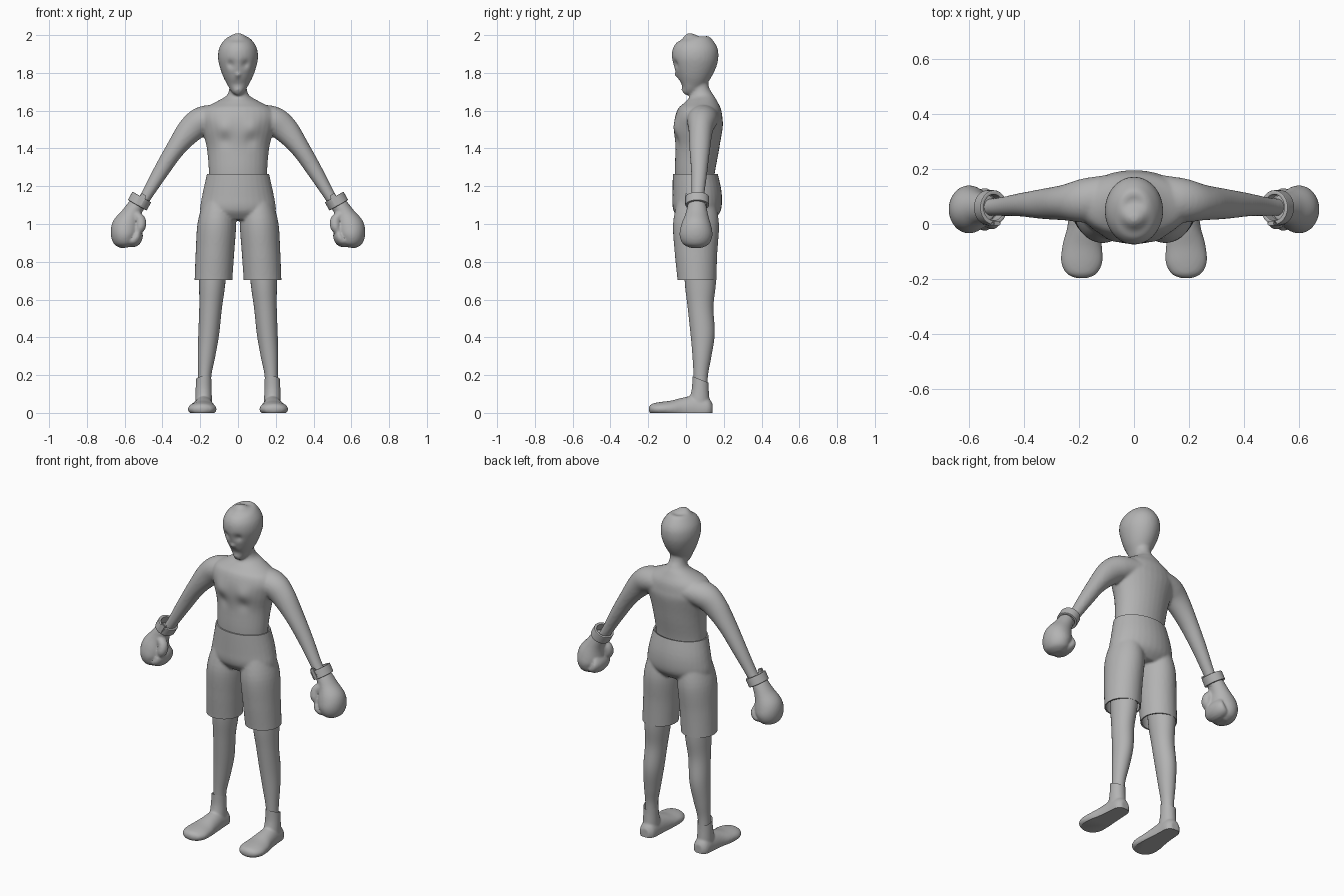
import bpy, bmesh, math
from mathutils import Vector

if "Cube" in bpy.data.objects:
    bpy.data.objects.remove(bpy.data.objects["Cube"], do_unlink=True)

grey = bpy.data.materials.new("plain_grey")
grey.use_nodes = True
grey.diffuse_color = (0.45, 0.45, 0.45, 1)
grey.node_tree.nodes["Principled BSDF"].inputs["Base Color"].default_value = (0.45, 0.45, 0.45, 1)

Y = Vector((0, 1, 0))
Z = Vector((0, 0, 1))
SEGMENTS = 32


def spline(rings, steps=5):
    """Catmull-Rom interpolation of ring tuples."""
    pts = [rings[0]] + list(rings) + [rings[-1]]
    out = []
    for i in range(len(rings) - 1):
        p = [Vector(q) for q in pts[i:i + 4]]
        for k in range(steps):
            t = k / steps
            out.append((p[1] * 2 + (p[2] - p[0]) * t
                        + (p[0] * 2 - p[1] * 5 + p[2] * 4 - p[3]) * t * t
                        + (p[1] * 3 - p[0] - p[2] * 3 + p[3]) * t ** 3) * 0.5)
    return out + [Vector(rings[-1])]


def loft(bm, rings, side=1, up=Y, caps=True):
    """Skin ellipses (x, y, z, half width, half depth) along a path."""
    rows = spline(rings)
    centres = [Vector(r[:3]) for r in rows]
    loops = []
    for i, row in enumerate(rows):
        tangent = (centres[min(i + 1, len(rows) - 1)] - centres[max(i - 1, 0)]).normalized()
        across = up.cross(tangent).normalized()
        depth = tangent.cross(across)
        loop = []
        for k in range(SEGMENTS):
            a = 2 * math.pi * k / SEGMENTS
            p = centres[i] + across * row[3] * math.cos(a) + depth * row[4] * math.sin(a)
            loop.append(bm.verts.new((p.x * side, p.y, p.z)))
        loops.append(loop)
    faces = []
    for a, b in zip(loops, loops[1:]):
        for k in range(SEGMENTS):
            n = (k + 1) % SEGMENTS
            faces.append(bm.faces.new((a[k], a[n], b[n], b[k])))
    if caps:
        faces += [bm.faces.new(loops[0]), bm.faces.new(loops[-1])]
    bmesh.ops.recalc_face_normals(bm, faces=faces)


def upright(rows, x=0):
    """Rows of (z, half width, front y, back y) to loft rings."""
    return [(x, (f + b) / 2, z, w, (b - f) / 2) for z, w, f, b in rows]


def add_object(name, bm):
    mesh = bpy.data.meshes.new(name)
    bm.to_mesh(mesh)
    bm.free()
    obj = bpy.data.objects.new(name, mesh)
    bpy.context.collection.objects.link(obj)
    return obj


def bake(obj):
    bpy.context.view_layer.update()
    graph = bpy.context.evaluated_depsgraph_get()
    mesh = bpy.data.meshes.new_from_object(obj.evaluated_get(graph))
    obj.modifiers.clear()
    obj.data = mesh


def blend(obj, voxel=0.008, rounds=5):
    """Fuse overlapping lofts into one soft skin."""
    mod = obj.modifiers.new("fuse", "REMESH")
    mod.mode = "VOXEL"
    mod.voxel_size = voxel
    mod = obj.modifiers.new("soften", "SMOOTH")
    mod.factor = 0.5
    mod.iterations = rounds
    bake(obj)


def cut(obj, point, normal, fill=False):
    """Remove everything on the normal's side of a plane."""
    bm = bmesh.new()
    bm.from_mesh(obj.data)
    res = bmesh.ops.bisect_plane(bm, geom=bm.verts[:] + bm.edges[:] + bm.faces[:],
                                 plane_co=point, plane_no=normal, clear_outer=True)
    if fill:
        edges = [e for e in res["geom_cut"] if isinstance(e, bmesh.types.BMEdge)]
        bmesh.ops.edgeloop_fill(bm, edges=edges)
    bm.to_mesh(obj.data)
    bm.free()


def finish(obj):
    obj.data.materials.clear()
    obj.data.materials.append(grey)
    bpy.ops.object.select_all(action="DESELECT")
    obj.select_set(True)
    bpy.context.view_layer.objects.active = obj
    bpy.ops.object.shade_smooth_by_angle(angle=math.radians(40))


# Body: torso, neck, head and arms in one skin
bm = bmesh.new()
loft(bm, upright([(1.14, .15, -.05, .145), (1.27, .154, -.06, .152), (1.4, .165, -.056, .175),
                  (1.5, .19, -.064, .192), (1.56, .205, -.056, .197), (1.61, .18, -.03, .19),
                  (1.65, .11, 0, .165), (1.68, .06, .018, .143), (1.72, .046, .03, .122),
                  (1.78, .045, .035, .115)]))
loft(bm, upright([(1.698, .016, -.032, 0), (1.715, .04, -.037, .05), (1.74, .056, -.046, .09),
                  (1.78, .078, -.056, .125), (1.83, .096, -.068, .155), (1.88, .106, -.075, .171),
                  (1.93, .1, -.07, .167), (1.97, .076, -.045, .14), (1.993, .045, -.01, .1),
                  (2.003, .015, .03, .065)]))
for s in (1, -1):
    loft(bm, [(.08, .1, 1.565, .065, .08), (.18, .085, 1.55, .075, .08), (.25, .078, 1.5, .07, .065),
              (.33, .073, 1.4, .051, .055), (.41, .07, 1.275, .041, .043),
              (.485, .063, 1.15, .031, .034), (.55, .06, 1.05, .029, .03)], s)
body = add_object("body", bm)
blend(body)

# Soft face and chest forms: (x, y, z, radius, push along y)
forms = [(0, -.06, 1.785, .014, -.02), (0, -.05, 1.752, .014, .007)]
for s in (1, -1):
    forms += [(s * .04, -.06, 1.845, .022, .012), (s * .08, -.06, 1.51, .045, -.011),
              (s * .07, -.06, 1.44, .035, .009)]
for v in body.data.vertices:
    start = v.co.copy()
    for x, y, z, radius, push in forms:
        v.co.y += push * math.exp(-((start - Vector((x, y, z))).length / radius) ** 2)
finish(body)

# Shorts with open waist and hems
bm = bmesh.new()
loft(bm, upright([(1.36, .15, -.06, .15), (1.27, .164, -.07, .166), (1.15, .19, -.072, .19),
                  (1.07, .2, -.068, .182), (1.02, .17, -.03, .14)]))
for s in (1, -1):
    loft(bm, [(.1, .055, 1.12, .08, .1), (.112, .053, 1, .102, .122), (.122, .053, .85, .102, .113),
              (.13, .058, .7, .1, .103), (.133, .058, .6, .1, .1)], s)
shorts = add_object("shorts", bm)
blend(shorts, rounds=4)
cut(shorts, (0, 0, 1.265), (0, 0, 1))
cut(shorts, (0, 0, .703), (0, 0, -1))
mod = shorts.modifiers.new("cloth", "SOLIDIFY")
mod.thickness = 0.008
mod.offset = -1
bake(shorts)
finish(shorts)

for s, label in ((1, "left"), (-1, "right")):
    # Leg
    bm = bmesh.new()
    loft(bm, [(.128, .075, .9, .075, .085), (.136, .076, .7, .07, .083), (.145, .077, .56, .06, .068),
              (.155, .088, .42, .055, .064), (.167, .084, .3, .046, .05),
              (.176, .078, .2, .035, .038), (.178, .078, .1, .034, .036)], s)
    finish(add_object(label + "_leg", bm))

    # Shoe: foot and ankle shaft, flat sole, collar higher in front
    bm = bmesh.new()
    loft(bm, [(.18, .14, .02, .025, .03), (.181, .115, .02, .047, .06), (.182, .05, .02, .052, .072),
              (.184, -.02, .02, .06, .06), (.188, -.08, .02, .072, .045), (.19, -.14, .02, .075, .037),
              (.19, -.18, .02, .055, .028), (.19, -.197, .02, .02, .012)], s, up=Z)
    loft(bm, [(.182, .065, .03, .046, .062), (.182, .072, .08, .044, .052),
              (.182, .076, .14, .042, .044), (.18, .077, .24, .041, .044)], s)
    shoe = add_object(label + "_shoe", bm)
    blend(shoe, 0.006)
    cut(shoe, (0, .08, .175), (0, .4, 1))
    cut(shoe, (0, 0, 0), (0, 0, -1), fill=True)
    finish(shoe)

    # Boxing glove: fist, curled fingers and thumb
    bm = bmesh.new()
    loft(bm, [(.535, .058, 1.105, .042, .048), (.565, .057, 1.05, .053, .06),
              (.59, .054, .99, .076, .08), (.6, .053, .94, .073, .087),
              (.592, .053, .897, .056, .07), (.588, .053, .876, .025, .035)], s)
    loft(bm, [(.6, .053, .92, .03, .06), (.555, .053, .913, .036, .076),
              (.535, .053, .94, .032, .076), (.54, .053, .975, .02, .06)], s)
    loft(bm, [(.56, .03, 1.06, .022, .025), (.518, .018, 1.025, .027, .028),
              (.516, .01, .985, .027, .03), (.535, .008, .955, .018, .02)], s)
    glove = add_object(label + "_glove", bm)
    blend(glove, 0.006, 4)
    finish(glove)

    # Cuff: thick open band round the wrist
    bm = bmesh.new()
    loft(bm, [(.509, .06, 1.143, .057, .063), (.534, .06, 1.099, .057, .063)], s, caps=False)
    cuff = add_object(label + "_cuff", bm)
    mod = cuff.modifiers.new("wall", "SOLIDIFY")
    mod.thickness = 0.016
    mod.offset = -1
    mod = cuff.modifiers.new("round", "BEVEL")
    mod.width = 0.004
    mod.segments = 2
    bake(cuff)
    finish(cuff)

    # Strap tab across the front of the cuff
    bm = bmesh.new()
    bmesh.ops.create_cube(bm, size=1)
    bmesh.ops.scale(bm, vec=(.03, .016, .06), verts=bm.verts)
    bmesh.ops.bevel(bm, geom=bm.edges[:], offset=.004, segments=2, affect="EDGES")
    tab = add_object(label + "_strap", bm)
    tab.location = (s * .512, .002, 1.13)
    tab.rotation_euler.y = -s * math.radians(30)
    finish(tab)
